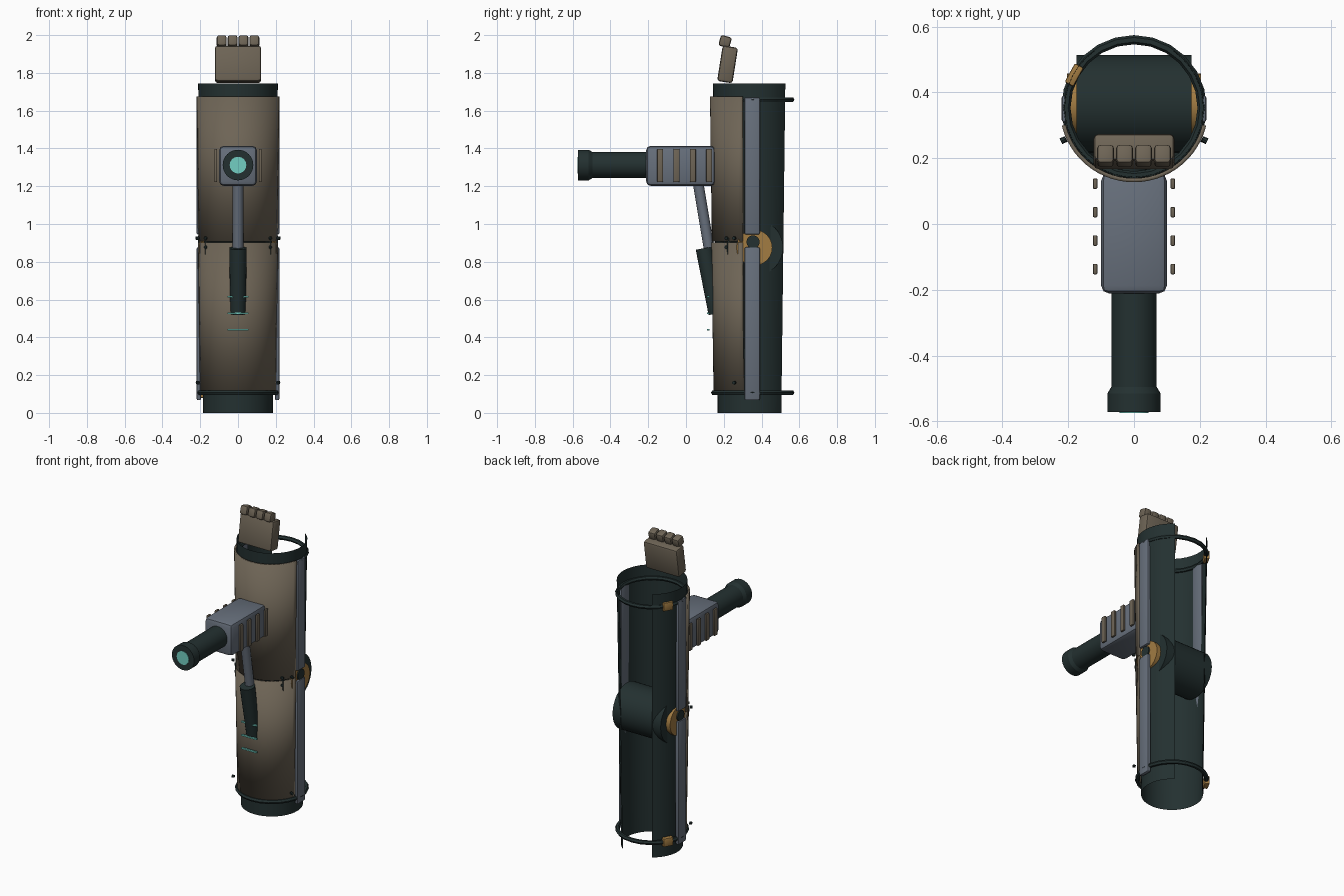
import bpy, bmesh, math
from mathutils import Vector, Matrix

if "Cube" in bpy.data.objects:
    bpy.data.objects.remove(bpy.data.objects["Cube"])

CY = 0.353  # arm axis in y


def mat(name, rgb):
    m = bpy.data.materials.new(name)
    m.diffuse_color = (*rgb, 1)
    m.use_nodes = True
    m.node_tree.nodes["Principled BSDF"].inputs["Base Color"].default_value = m.diffuse_color
    return m


TAN = mat("khaki armour", (0.155, 0.128, 0.092))
DARK = mat("dark undersuit", (0.017, 0.030, 0.030))
GREY = mat("steel grey", (0.135, 0.160, 0.200))
BRONZE = mat("bronze", (0.36, 0.20, 0.055))
CYAN = mat("glow cyan", (0.17, 0.62, 0.54))


def finish(name, bm, material, smooth=True):
    me = bpy.data.meshes.new(name)
    bm.to_mesh(me)
    bm.free()
    ob = bpy.data.objects.new(name, me)
    bpy.context.collection.objects.link(ob)
    me.materials.append(material)
    if smooth:
        bpy.ops.object.select_all(action='DESELECT')
        ob.select_set(True)
        bpy.context.view_layer.objects.active = ob
        bpy.ops.object.shade_smooth_by_angle(angle=math.radians(35))
    return ob


def box(name, loc, size, material, bevel=0.0, rx=0, rz=0):
    bm = bmesh.new()
    bmesh.ops.create_cube(bm, size=1)
    bmesh.ops.scale(bm, vec=size, verts=bm.verts)
    if bevel:
        bmesh.ops.bevel(bm, geom=bm.edges[:], offset=bevel, segments=2,
                        profile=0.5, affect='EDGES')
    rot = Matrix.Rotation(math.radians(rz), 4, 'Z') @ Matrix.Rotation(math.radians(rx), 4, 'X')
    bm.transform(Matrix.Translation(loc) @ rot)
    return finish(name, bm, material)


def rod(name, a, b, r1, r2, material, seg=24):
    a, b = Vector(a), Vector(b)
    bm = bmesh.new()
    bmesh.ops.create_cone(bm, cap_ends=True, segments=seg, radius1=r1,
                          radius2=r2, depth=(b - a).length)
    q = (b - a).to_track_quat('Z', 'Y').to_matrix().to_4x4()
    bm.transform(Matrix.Translation((a + b) / 2) @ q)
    return finish(name, bm, material)


def arc_shell(name, a0, a1, z0, z1, r0, r1, material, seg=26, thick=0.0):
    """Part of a tapered tube wall between two angles."""
    bm = bmesh.new()
    rows = []
    for i in range(seg + 1):
        a = math.radians(a0 + (a1 - a0) * i / seg)
        rows.append([bm.verts.new((r * math.cos(a), CY + r * math.sin(a), z))
                     for r, z in ((r0, z0), (r1, z1))])
    for p, q in zip(rows, rows[1:]):
        bm.faces.new((p[0], q[0], q[1], p[1]))
    ob = finish(name, bm, material)
    if thick:
        s = ob.modifiers.new("thickness", 'SOLIDIFY')
        s.thickness = thick
        s.offset = -1
    return ob


def ring(name, z, R, r, material, seg=24, sides=6):
    bm = bmesh.new()
    loops = []
    for i in range(seg):
        a = 2 * math.pi * i / seg
        loops.append([])
        for j in range(sides):
            t = 2 * math.pi * j / sides
            d = R + r * math.cos(t)
            loops[-1].append(bm.verts.new((d * math.cos(a), CY + d * math.sin(a),
                                           z + r * math.sin(t))))
    for i in range(seg):
        p, q = loops[i], loops[(i + 1) % seg]
        for j in range(sides):
            k = (j + 1) % sides
            bm.faces.new((p[j], q[j], q[k], p[k]))
    return finish(name, bm, material)


# Undersuit sleeve, open along the back
arc_shell("sleeve", 125, 415, 0, 1.745, 0.185, 0.211, DARK, seg=32)

# Front armour shells
arc_shell("forearm_shell", 194, 346, 0.10, 0.902, 0.207, 0.219, TAN, thick=0.012)
arc_shell("upper_shell", 194, 346, 0.908, 1.675, 0.216, 0.226, TAN, thick=0.012)

# Strap rings with buckles
for tag, z in (("lower", 0.107), ("upper", 1.658)):
    ring(tag + "_strap", z, 0.207, 0.014, DARK)
    box(tag + "_buckle", (-0.182, 0.453, z), (0.03, 0.065, 0.055), BRONZE, 0.005, rz=-29)

# Elbow joint
rod("elbow_core", (-0.175, 0.365, 0.875), (0.175, 0.365, 0.875), 0.149, 0.149, DARK, 32)

for s, side in ((1, "right"), (-1, "left")):
    rod(side + "_elbow_disc", (s * 0.17, 0.362, 0.875), (s * 0.204, 0.362, 0.875),
        0.095, 0.095, BRONZE, 24)
    rod(side + "_elbow_hub", (s * 0.19, 0.355, 0.905), (s * 0.212, 0.355, 0.905),
        0.035, 0.035, DARK, 16)
    # Side rails
    box(side + "_lower_rail", (s * 0.207, 0.35, 0.472), (0.024, 0.082, 0.81), GREY, 0.008)
    box(side + "_upper_rail", (s * 0.208, 0.35, 1.307), (0.024, 0.082, 0.725), GREY, 0.008)
    # Cannon housing ribs
    for i in range(4):
        box(f"{side}_housing_rib_{i + 1}", (s * 0.118, -0.137 + i * 0.0865, 1.31),
            (0.014, 0.032, 0.175), TAN, 0.004)
    # Shell rivets
    for i, (x, y, z) in enumerate(((0.213, 0.255, 0.16), (0.215, 0.255, 0.925),
                                   (0.168, 0.217, 0.925), (0.168, 0.217, 0.877))):
        d = Vector((s * x, y - CY, 0)).normalized() * 0.008
        c = Vector((s * x, y, z))
        rod(f"{side}_rivet_{i + 1}", c - d, c + d, 0.009, 0.009, DARK, 8)

# Cannon
box("cannon_housing", (0, -0.028, 1.308), (0.2, 0.366, 0.212), GREY, 0.024)
rod("barrel", (0, -0.19, 1.312), (0, -0.50, 1.312), 0.069, 0.069, DARK, 32)
rod("muzzle_flare", (0, -0.495, 1.312), (0, -0.515, 1.312), 0.069, 0.081, DARK, 32)
rod("muzzle", (0, -0.515, 1.312), (0, -0.572, 1.312), 0.081, 0.081, DARK, 32)
rod("muzzle_glow", (0, -0.568, 1.312), (0, -0.575, 1.312), 0.044, 0.044, CYAN, 32)

# Piston supporting the cannon
rod("piston_rod", (0, 0.062, 1.23), (0, 0.127, 0.84), 0.028, 0.028, GREY, 16)
rod("piston_sleeve", (0, 0.097, 0.872), (0, 0.160, 0.525), 0.046, 0.041, DARK, 20)

# Glow strips on the forearm
for i, z in enumerate((0.44, 0.527, 0.615)):
    box(f"glow_strip_{i + 1}", (0, 0.118, z), (0.11, 0.012, 0.009), CYAN)

# Hand
box("palm", (0, 0.22, 1.845), (0.245, 0.082, 0.19), TAN, 0.014, rx=-9)
for i in range(4):
    box(f"finger_{i + 1}", (-0.0865 + i * 0.0577, 0.207, 1.966), (0.052, 0.06, 0.058),
        TAN, 0.012, rx=-16)
